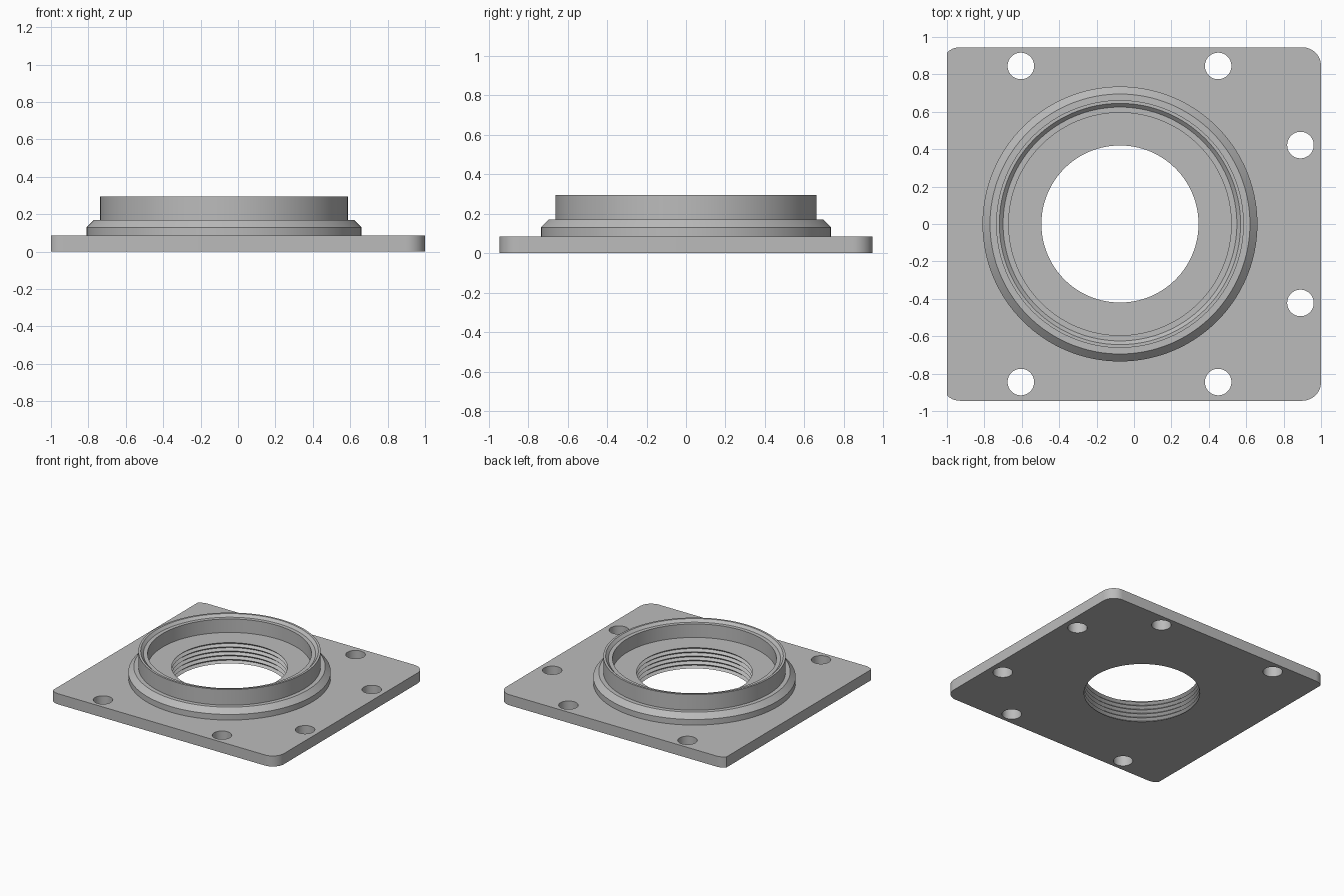
import bpy, bmesh, math
from mathutils import Vector

if "Cube" in bpy.data.objects:
    bpy.data.objects.remove(bpy.data.objects["Cube"], do_unlink=True)

SEG = 128
CX = -0.075              # collar axis
THICK = 0.085            # plate thickness
BORE, COLLAR = 0.42, 0.735
FLOOR = 0.167

grey = bpy.data.materials.new("machined grey")
grey.use_nodes = True
grey.diffuse_color = (0.5, 0.5, 0.5, 1)
grey.node_tree.nodes["Principled BSDF"].inputs["Base Color"].default_value = grey.diffuse_color


def arc(cx, cy, r, start, end, n):
    angles = [math.radians(start + (end - start) * i / n) for i in range(n + 1)]
    return [(cx + r * math.cos(a), cy + r * math.sin(a)) for a in angles]


def circle(cx, cy, r, n=SEG):
    return arc(cx, cy, r, 0, 360, n)[:-1]


def ring(bm, points, z):
    return [bm.verts.new((x, y, z)) for x, y in points]


def wall(bm, low, high):
    for i in range(len(low)):
        j = (i + 1) % len(low)
        bm.faces.new((low[i], low[j], high[j], high[i]))


def cap(bm, loops, up):
    edges = []
    for loop in loops:
        for a, b in zip(loop, loop[1:] + loop[:1]):
            edges.append(bm.edges.get((a, b)) or bm.edges.new((a, b)))
    made = bmesh.ops.triangle_fill(bm, edges=edges, use_beauty=True, normal=Vector((0, 0, up)))
    for f in made["geom"]:
        if isinstance(f, bmesh.types.BMFace):
            f.normal_update()
            if f.normal.z * up < 0:
                f.normal_flip()


def finish(bm, name):
    mesh = bpy.data.meshes.new(name)
    bm.to_mesh(mesh)
    bm.free()
    mesh.materials.append(grey)
    obj = bpy.data.objects.new(name, mesh)
    bpy.context.collection.objects.link(obj)
    bpy.ops.object.select_all(action='DESELECT')
    obj.select_set(True)
    bpy.context.view_layer.objects.active = obj
    bpy.ops.object.shade_smooth_by_angle(angle=math.radians(30))


# Mounting plate: full corner rounds on one side, trimmed rounds on the other
outline = (arc(0.9, -0.845, 0.1, -90, 0, 12) + arc(0.9, 0.845, 0.1, 0, 90, 12)
           + arc(-0.93, 0.845, 0.1, 90, 134.4, 8) + arc(-0.93, -0.845, 0.1, 225.6, 270, 8))
bolts = [(x, s * y) for x, y in ((-0.605, 0.845), (0.45, 0.845), (0.89, 0.422)) for s in (1, -1)]

bm = bmesh.new()
bottoms, tops = [], []
for points in [outline] + [circle(x, y, 0.071, 48)[::-1] for x, y in bolts]:
    low, high = ring(bm, points, 0), ring(bm, points, THICK)
    wall(bm, low, high)
    bottoms.append(low)
    tops.append(high)
cap(bm, bottoms + [ring(bm, circle(CX, 0, BORE), 0)], -1)
cap(bm, tops + [ring(bm, circle(CX, 0, COLLAR), THICK)], 1)
finish(bm, "mounting_plate")

# Collar: stepped outside, rim, recessed floor, then threaded bore
profile = [(COLLAR, THICK), (COLLAR, 0.13), (0.695, 0.17), (0.662, 0.17), (0.662, 0.295),
           (0.645, 0.295), (0.625, 0.275), (0.595, 0.275), (0.595, FLOOR)]
TURNS = 5
for i in range(TURNS * 2 + 1):
    profile.append((BORE + 0.02 * (i % 2), FLOOR * (1 - i / (TURNS * 2))))

bm = bmesh.new()
rings = [ring(bm, circle(CX, 0, r), z) for r, z in profile]
for low, high in zip(rings, rings[1:]):
    wall(bm, low, high)
finish(bm, "threaded_collar")
